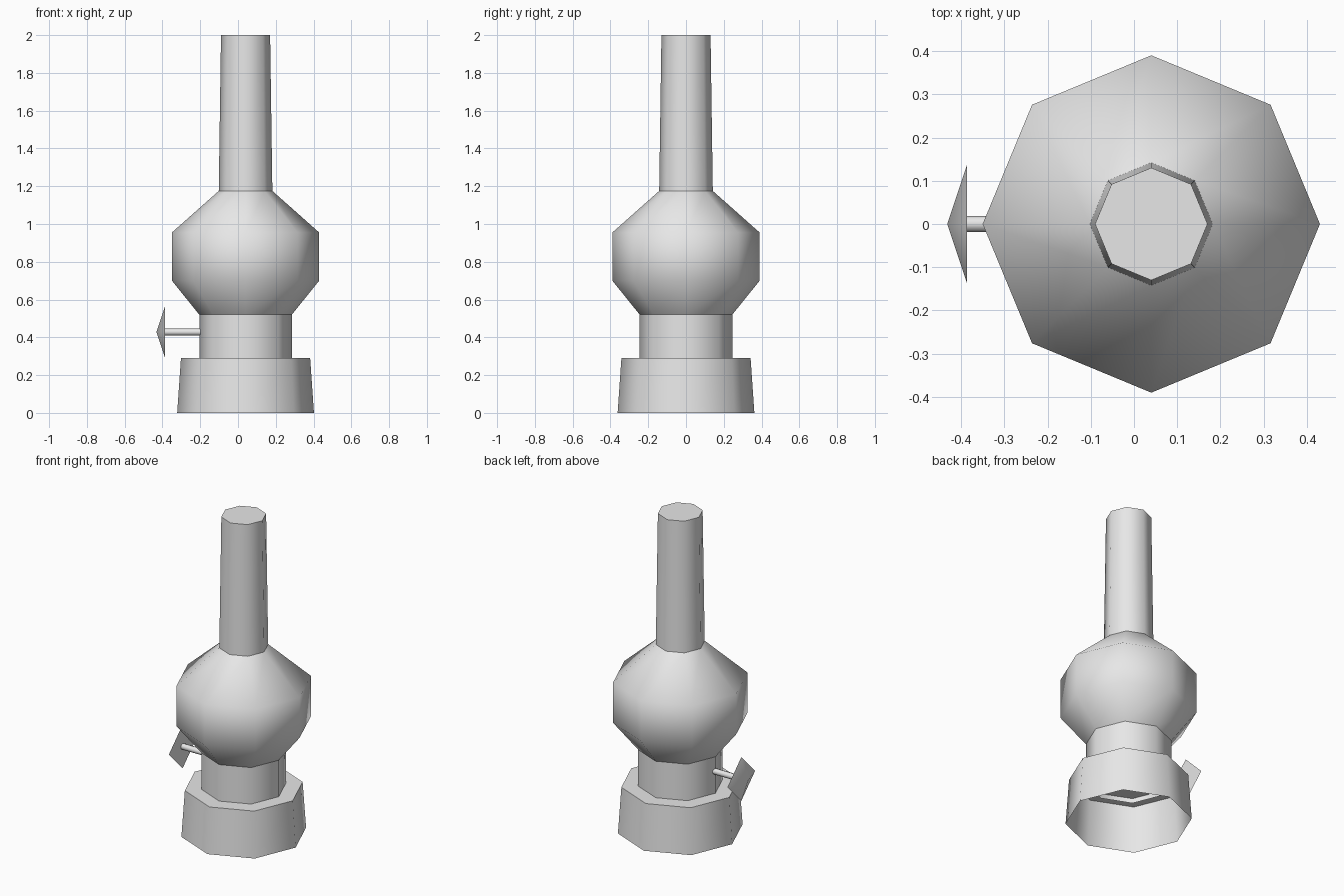
import bpy
import bmesh
from math import pi, radians
from mathutils import Matrix, Vector

cube = bpy.data.objects.get("Cube")
if cube:
    bpy.data.objects.remove(cube, do_unlink=True)

grey = bpy.data.materials.new("plain_grey")
grey.use_nodes = True
grey.diffuse_color = (0.8, 0.8, 0.8, 1)
grey.node_tree.nodes["Principled BSDF"].inputs["Base Color"].default_value = (0.8, 0.8, 0.8, 1)

AXIS_X = 0.04  # the lamp body stands slightly off centre, balancing the key


def turned(name, profile, sides=8, cap_start=False, cap_end=False, matrix=None):
    """Spin (radius, height) points into a faceted, smooth shaded shell."""
    bm = bmesh.new()
    rings = []
    for r, h in profile:
        if r == 0:
            rings.append([bm.verts.new((0, 0, h))] * sides)
        else:
            rings.append([bm.verts.new(Matrix.Rotation(2 * pi * i / sides, 3, 'Z') @ Vector((r, 0, h)))
                          for i in range(sides)])
    for low, high in zip(rings, rings[1:]):
        for i in range(sides):
            j = (i + 1) % sides
            corners = list(dict.fromkeys((low[i], low[j], high[j], high[i])))
            bm.faces.new(corners)
    if cap_start:
        bm.faces.new(rings[0][::-1])
    if cap_end:
        bm.faces.new(rings[-1])
    mesh = bpy.data.meshes.new(name)
    bm.to_mesh(mesh)
    bm.free()
    mesh.materials.append(grey)
    obj = bpy.data.objects.new(name, mesh)
    obj.matrix_world = matrix or Matrix.Translation((AXIS_X, 0, 0))
    bpy.context.collection.objects.link(obj)
    bpy.ops.object.select_all(action='DESELECT')
    obj.select_set(True)
    bpy.context.view_layer.objects.active = obj
    bpy.ops.object.shade_smooth_by_angle(angle=radians(60))
    return obj


# Lamp body, from the hollow foot up to the chimney
turned("base", [(0.362, 0), (0.342, 0.29)], cap_end=True)
turned("burner_collar", [(0.245, 0.26), (0.245, 0.525)])
turned("glass_globe", [(0.245, 0.52), (0.39, 0.7), (0.39, 0.955), (0.142, 1.175)])
turned("chimney", [(0.142, 1.172), (0.13, 2)], cap_end=True)

# Wick key on the right side, built pointing along -x
side = Matrix.Translation((0, 0, 0.428)) @ Matrix.Rotation(-pi / 2, 4, 'Y')
turned("key_rod", [(0.019, 0.17), (0.019, 0.387)], cap_start=True, cap_end=True, matrix=side)
turned("key_knob", [(0.138, 0.386), (0, 0.432)], sides=4, cap_start=True, matrix=side)
